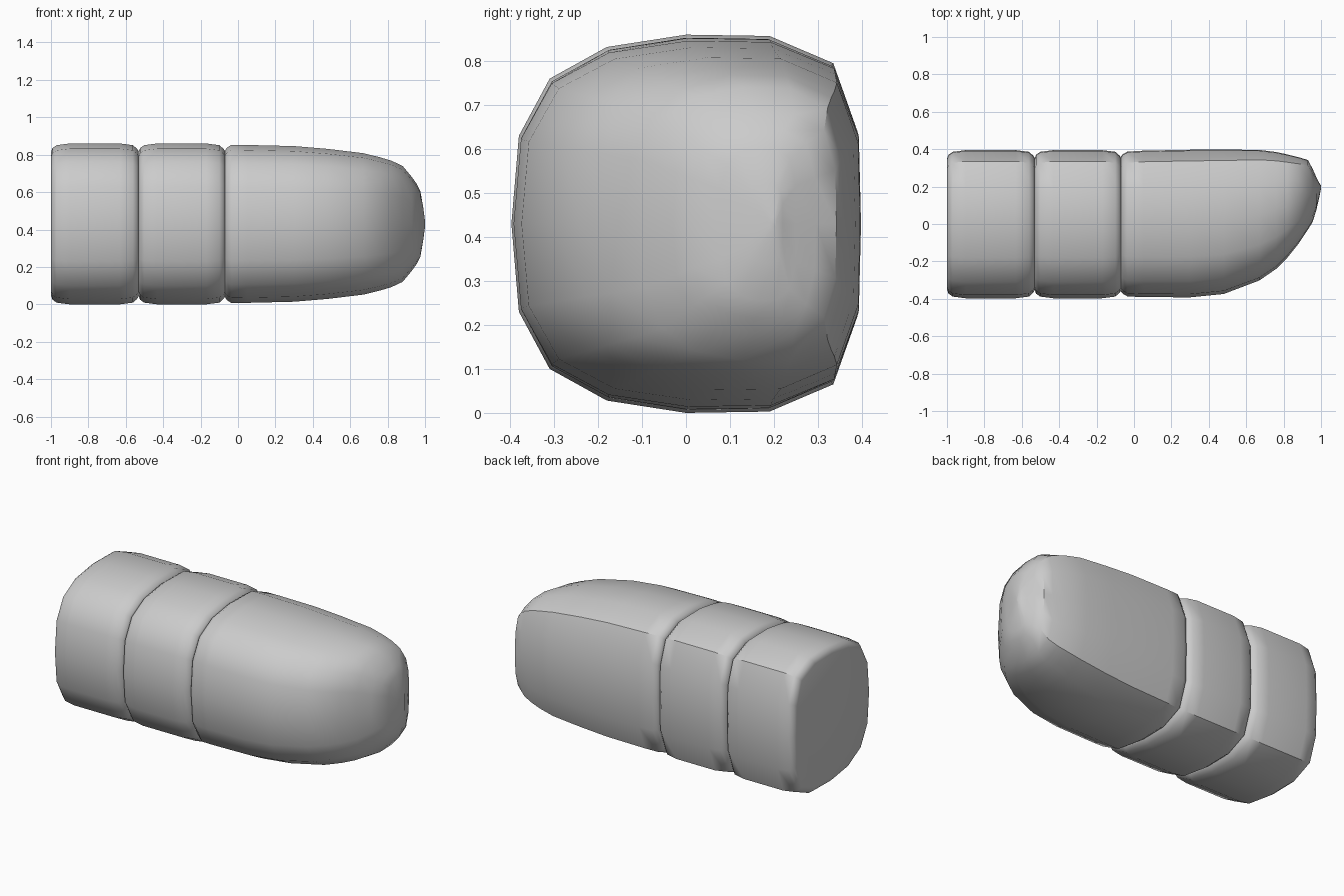
import bpy, bmesh

if "Cube" in bpy.data.objects:
    bpy.data.objects.remove(bpy.data.objects["Cube"])

# Rounded, slightly lopsided cross-section (y, z offset from the axis), 16 sides
UPPER = [(0.395, 0), (0.39, 0.21), (0.335, 0.365), (0.19, 0.427), (0, 0.43),
         (-0.18, 0.402), (-0.31, 0.33), (-0.38, 0.2), (-0.397, 0)]
SECTION = UPPER + [(y, -z) for y, z in UPPER[-2:0:-1]]
AXIS_Z = 0.43


def loft(name, rings):
    """Skin rings given as (x, y_min, y_max, half_height) and cap both ends."""
    bm = bmesh.new()
    loops = []
    for x, lo, hi, h in rings:
        loop = []
        for y, z in SECTION:
            t = (y + 0.397) / 0.792
            loop.append(bm.verts.new((x, lo + t * (hi - lo), AXIS_Z + z / 0.43 * h)))
        loops.append(loop)
    n = len(SECTION)
    for a, b in zip(loops, loops[1:]):
        for i in range(n):
            j = (i + 1) % n
            bm.faces.new((a[i], a[j], b[j], b[i]))
    bm.faces.new(loops[0])
    bm.faces.new(loops[-1])
    bmesh.ops.recalc_face_normals(bm, faces=bm.faces)
    mesh = bpy.data.meshes.new(name)
    bm.to_mesh(mesh)
    bm.free()
    obj = bpy.data.objects.new(name, mesh)
    bpy.context.collection.objects.link(obj)
    bpy.ops.object.select_all(action='DESELECT')
    obj.select_set(True)
    bpy.context.view_layer.objects.active = obj
    bpy.ops.object.shade_smooth_by_angle(angle=0.7)
    return obj


def segment(name, x0, x1):
    """Straight segment with softly rolled ends."""
    profile = [(x0, 0.047), (x0 + 0.008, 0.025), (x0 + 0.03, 0.009), (x0 + 0.1, 0.0),
               (x1 - 0.1, 0.0), (x1 - 0.03, 0.009), (x1 - 0.008, 0.028), (x1, 0.04)]
    return loft(name, [(x, -0.397 + d, 0.395 - d, 0.43 - d) for x, d in profile])


# Two straight segments
segment("base_segment", -1.0, -0.532)
segment("middle_segment", -0.532, -0.07)

# Tip segment: bevelled joint, then a nose slanting towards the +y side
loft("tip_segment", [
    (-0.07, -0.36, 0.36, 0.39),
    (-0.06, -0.373, 0.374, 0.407),
    (-0.035, -0.387, 0.387, 0.423),
    (0.05, -0.391, 0.392, 0.422),
    (0.3, -0.392, 0.397, 0.416),
    (0.48, -0.374, 0.398, 0.401),
    (0.67, -0.302, 0.396, 0.378),
    (0.76, -0.24, 0.385, 0.356),
    (0.82, -0.18, 0.372, 0.338),
    (0.88, -0.105, 0.357, 0.31),
    (0.93, -0.03, 0.342, 0.25),
    (0.955, 0.01, 0.295, 0.215),
    (0.975, 0.075, 0.25, 0.175),
    (0.99, 0.14, 0.22, 0.09),
    (1.0, 0.19, 0.205, 0.015),
])
